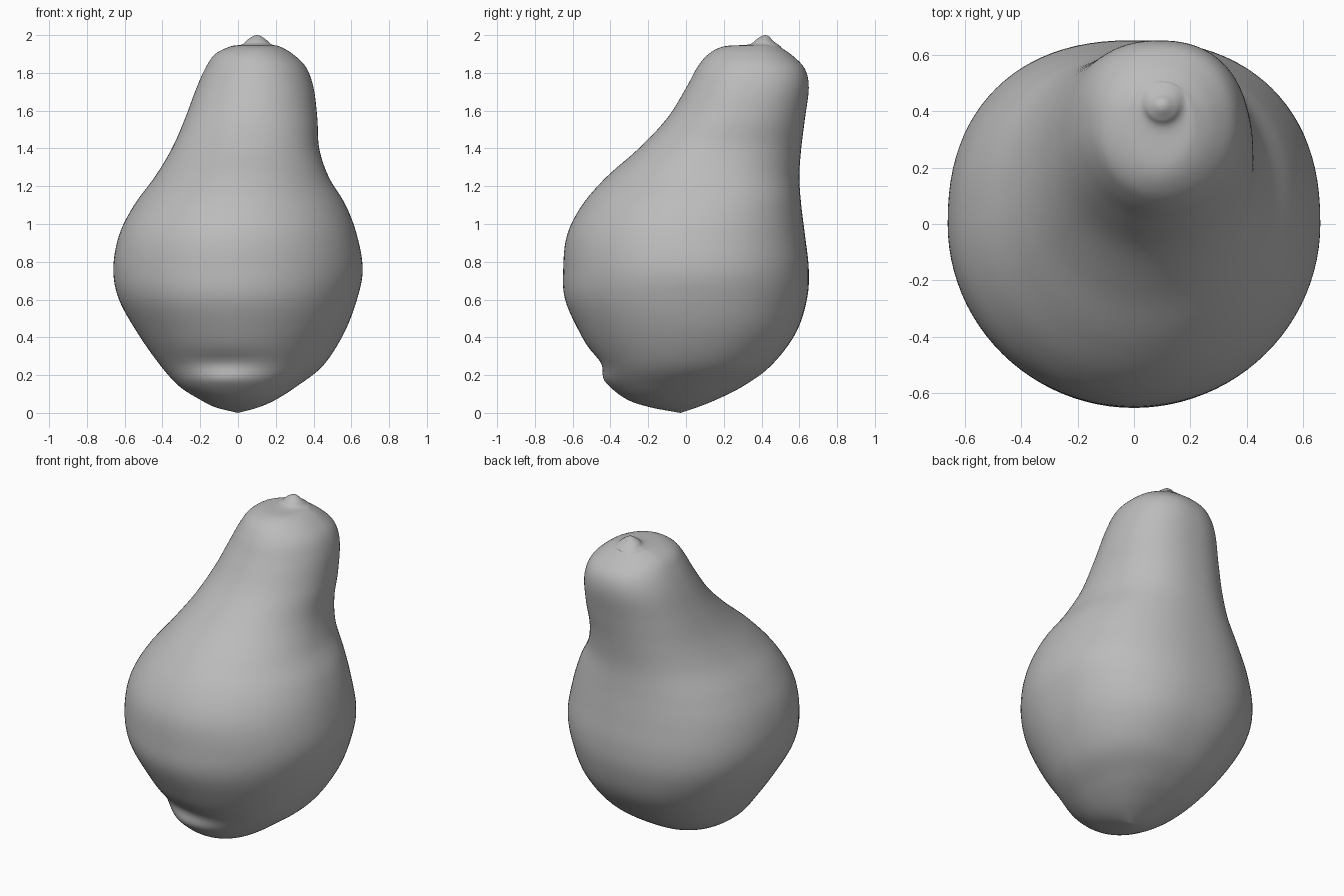
import bpy, bmesh, math
from mathutils import Vector

old = bpy.data.objects.get("Cube")
if old:
    bpy.data.objects.remove(old, do_unlink=True)

SIDES = 96      # points around each ring
STEPS = 6       # rings between neighbouring sections

# Sections up the fruit: height, left edge, right edge, front edge, back edge
SECTIONS = [
    (0, 0, 0, -.03, -.03),
    (.03, -.12, .11, -.19, .06),
    (.07, -.2, .2, -.31, .16),
    (.14, -.31, .31, -.4, .3),
    (.25, -.41, .45, -.46, .45),
    (.42, -.53, .56, -.56, .58),
    (.6, -.63, .63, -.64, .64),
    (.76, -.66, .66, -.65, .65),
    (.94, -.63, .63, -.63, .63),
    (1.1, -.55, .57, -.55, .61),
    (1.25, -.44, .48, -.42, .6),
    (1.4, -.35, .43, -.25, .61),
    (1.56, -.28, .42, -.1, .63),
    (1.72, -.22, .4, 0, .65),
    (1.83, -.17, .36, .06, .63),
    (1.9, -.12, .29, .12, .57),
    (1.94, -.04, .22, .2, .51),
    # stem nub
    (1.95, .02, .18, .33, .5),
    (1.975, .05, .15, .37, .46),
    (1.995, .08, .12, .4, .44),
    (2, .1, .1, .42, .42),
]


def smooth(a, b, c, d, t):
    """Blend from b to c along a smooth curve."""
    return tuple(
        q + .5 * t * (r - p + t * (2 * p - 5 * q + 4 * r - s + t * (3 * (q - r) + s - p)))
        for p, q, r, s in zip(a, b, c, d))


def bump(value, centre, width):
    return math.exp(-((value - centre) / width) ** 2)


def ring_point(section, angle):
    z, left, right, front, back = section
    c, s = math.cos(angle), math.sin(angle)
    # The back of the belly is a little squarer than the front
    power = 2 / (2.3 if s > 0 else 2)
    x = (left + right) / 2 + math.copysign(abs(c) ** power, c) * (right - left) / 2
    y = (front + back) / 2 + math.copysign(abs(s) ** power, s) * (back - front) / 2
    # Shallow crease and lip around the blossom end
    shape = bump(x, -.1, .25) * max(0, -s)
    y += shape * (.025 * bump(z, .27, .05) - .015 * bump(z, .18, .04))
    # Crown slopes down toward the back
    slope = min(1, max(0, (z - 1.75) / .2))
    return Vector((x, y, z - .12 * slope * (y - .42 if y > .42 else 0)))


# Interpolated rings
last = len(SECTIONS) - 1
rings = []
for i in range(last):
    controls = [SECTIONS[min(max(i + k, 0), last)] for k in (-1, 0, 1, 2)]
    for j in range(STEPS):
        rings.append(smooth(*controls, j / STEPS))
rings = rings[1:]

# Skin the rings and close both ends
bm = bmesh.new()
loops = [[bm.verts.new(ring_point(r, math.tau * k / SIDES)) for k in range(SIDES)]
         for r in rings]
for low, high in zip(loops, loops[1:]):
    for k in range(SIDES):
        n = (k + 1) % SIDES
        bm.faces.new((low[k], low[n], high[n], high[k]))
for loop, end in ((loops[0], SECTIONS[0]), (loops[-1], SECTIONS[-1])):
    tip = bm.verts.new((end[1], end[3], end[0]))
    for k in range(SIDES):
        bm.faces.new((loop[k], loop[(k + 1) % SIDES], tip))
bmesh.ops.recalc_face_normals(bm, faces=bm.faces)
for face in bm.faces:
    face.smooth = True

mesh = bpy.data.meshes.new("fruit_body")
bm.to_mesh(mesh)
bm.free()
fruit = bpy.data.objects.new("fruit_body", mesh)
bpy.context.collection.objects.link(fruit)

# Plain grey skin
skin = bpy.data.materials.new("plain_grey")
skin.use_nodes = True
grey = (.5, .5, .5, 1)
skin.diffuse_color = grey
skin.node_tree.nodes["Principled BSDF"].inputs["Base Color"].default_value = grey
mesh.materials.append(skin)
